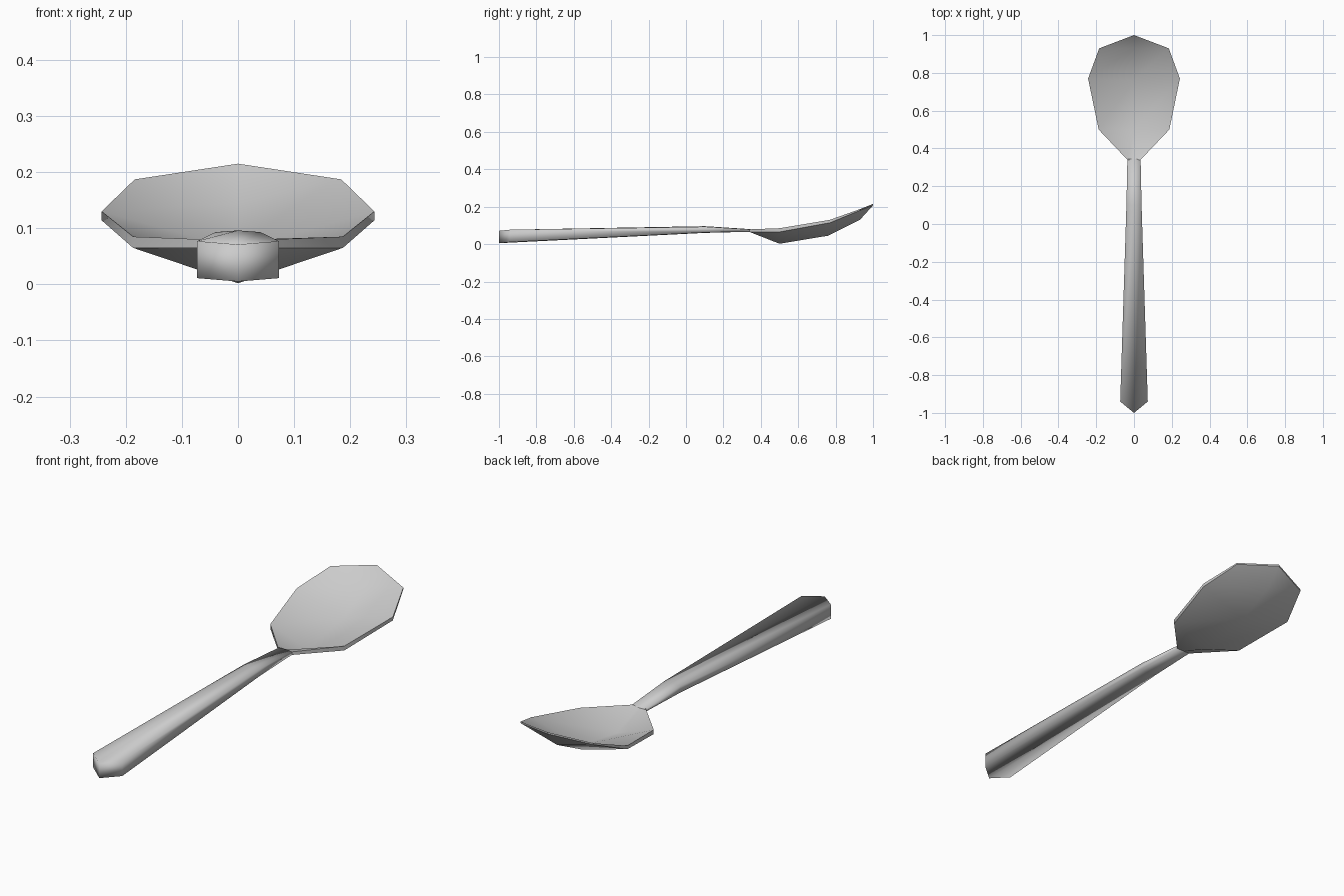
import bpy
import bmesh
import math

default = bpy.data.objects.get("Cube")
if default:
    bpy.data.objects.remove(default, do_unlink=True)

# Single brushed metal colour
metal = bpy.data.materials.new("grey_metal")
metal.use_nodes = True
GREY = (0.6, 0.6, 0.6, 1.0)
metal.diffuse_color = GREY
metal.node_tree.nodes["Principled BSDF"].inputs["Base Color"].default_value = GREY


def loft(name, stations, angle):
    """Skin six-point rings: half width, edge y, middle y, then top edge, top middle, low edge, low middle z."""
    bm = bmesh.new()
    rings = []
    for w, ye, ym, te, tm, le, lm in stations:
        ring = [(-w, ye, te), (0, ym, tm), (w, ye, te),
                (w, ye, le), (0, ym, lm), (-w, ye, le)]
        rings.append([bm.verts.new(p) for p in ring])
    for a, b in zip(rings, rings[1:]):
        for i in range(6):
            j = (i + 1) % 6
            bm.faces.new((a[i], a[j], b[j], b[i]))
    # Close both ends with a left and a right half
    for r in (rings[0], rings[-1]):
        bm.faces.new((r[0], r[1], r[4], r[5]))
        bm.faces.new((r[1], r[2], r[3], r[4]))
    bmesh.ops.remove_doubles(bm, verts=bm.verts, dist=0.0005)
    bmesh.ops.recalc_face_normals(bm, faces=bm.faces)
    mesh = bpy.data.meshes.new(name)
    bm.to_mesh(mesh)
    bm.free()
    mesh.materials.append(metal)
    obj = bpy.data.objects.new(name, mesh)
    bpy.context.collection.objects.link(obj)
    bpy.ops.object.select_all(action="DESELECT")
    obj.select_set(True)
    bpy.context.view_layer.objects.active = obj
    bpy.ops.object.shade_smooth_by_angle(angle=math.radians(angle))
    return obj


# Tapered handle with a pointed end
loft("handle", [
    (0.073, -0.94, -1.0, 0.077, 0.071, 0.011, 0.005),
    (0.04, 0.10, 0.10, 0.093, 0.096, 0.062, 0.06),
    (0.035, 0.345, 0.345, 0.078, 0.08, 0.066, 0.066),
], 180)

# Hollow bowl, rising to its tip
loft("bowl", [
    (0.035, 0.34, 0.34, 0.079, 0.079, 0.065, 0.065),
    (0.187, 0.50, 0.50, 0.085, 0.02, 0.065, 0.002),
    (0.243, 0.77, 0.76, 0.130, 0.063, 0.114, 0.045),
    (0.184, 0.93, 0.93, 0.187, 0.145, 0.180, 0.13),
    (0.0, 1.0, 1.0, 0.215, 0.215, 0.207, 0.207),
], 40)
